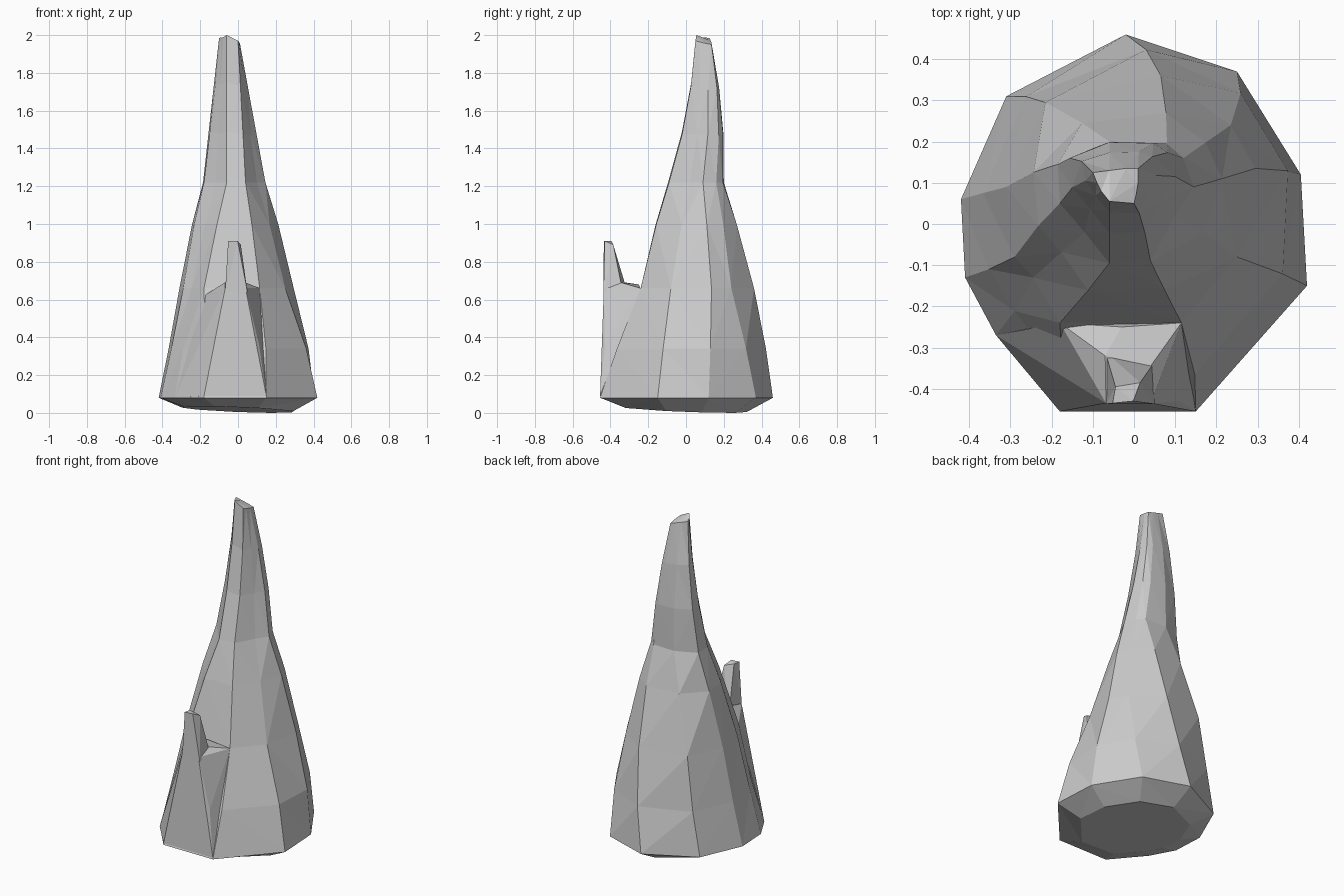
import bpy, bmesh
from mathutils import Vector

if "Cube" in bpy.data.objects:
    bpy.data.objects.remove(bpy.data.objects["Cube"])


def make_object(name, bm):
    bmesh.ops.triangulate(bm, faces=bm.faces[:])
    bmesh.ops.recalc_face_normals(bm, faces=bm.faces[:])
    mesh = bpy.data.meshes.new(name)
    bm.to_mesh(mesh)
    bm.free()
    ob = bpy.data.objects.new(name, mesh)
    bpy.context.collection.objects.link(ob)
    return ob


def section(z, outline, tilt=(0, 0)):
    """Horizontal cross-section; tilt makes its height vary with x and y."""
    return [Vector((x, y, z + tilt[0] * x + tilt[1] * y)) for x, y in outline]


def blend(a, b, t, shift=(0, 0, 0), scale=1.0):
    """In-between section, optionally shifted or swollen about its centre."""
    ring = [p.lerp(q, t) for p, q in zip(a, b)]
    c = sum(ring, Vector()) / len(ring)
    return [c + (p - c) * scale + Vector(shift) for p in ring]


def loft(bm, rings):
    rows = [[bm.verts.new(p) for p in ring] for ring in rings]
    n = len(rows[0])
    for lo, hi in zip(rows, rows[1:]):
        for i in range(n):
            j = (i + 1) % n
            bm.faces.new((lo[i], lo[j], hi[j], hi[i]))
    bm.faces.new(rows[0][::-1])
    bm.faces.new(rows[-1])


# Key cross-sections of the rock, counter-clockwise from the front left corner
foot = section(0.08, [(-.18, -.455), (.15, -.455), (.42, -.15), (.405, .12), (.25, .37),
                      (-.02, .46), (-.31, .31), (-.42, .06), (-.41, -.13), (-.335, -.27)])
waist = section(0.66, [(-.18, -.24), (.115, -.24), (.25, -.08), (.295, .135), (.235, .24),
                       (.065, .36), (-.215, .295), (-.31, .09), (-.29, -.08), (-.245, -.13)])
shoulder = section(1.22, [(-.06, -.095), (.04, -.09), (.10, .02), (.145, .09), (.12, .16),
                          (.08, .195), (-.06, .20), (-.185, .145), (-.18, .05), (-.12, -.02)])
peak = section(1.98, [(-.06, .055), (0, .05), (.005, .07), (.01, .10), (.01, .135),
                      (-.02, .135), (-.06, .13), (-.10, .125), (-.09, .10), (-.08, .08)],
               tilt=(-.3, -.2))
peak[0].z = 2.0
underside = [Vector((p.x * .7, p.y * .7, .018 - .04 * p.x * .7 - .04 * p.y * .7)) for p in foot]
low = min(p.z for p in underside)
for p in underside:
    p.z -= low

# Main rock
bm = bmesh.new()
loft(bm, [underside, foot,
          blend(foot, waist, .45, (.01, 0, 0), 1.02), waist,
          blend(waist, shoulder, .6, (0, 0, 0), 1.04), shoulder,
          blend(shoulder, peak, .34, (0, .022, 0)),
          blend(shoulder, peak, .68, (0, .021, 0)), peak])
make_object("main_rock", bm)

# Buttress that carries the small front spike
bm = bmesh.new()
buttress = [(-.18, -.455, .09), (.15, -.455, .09), (-.085, -.435, .45), (.112, -.43, .36),
            (-.068, -.435, .66), (.04, -.435, .66), (-.07, -.32, .69), (.04, -.345, .69),
            (-.18, -.24, .62), (.115, -.24, .66), (-.03, -.25, .68),
            (-.335, -.27, .08), (0, -.1, .1)]
for p in buttress:
    bm.verts.new(p)
res = bmesh.ops.convex_hull(bm, input=bm.verts[:])
bmesh.ops.delete(bm, geom=[v for v in bm.verts if not v.link_faces], context='VERTS')
make_object("front_buttress", bm)

# Small front spike
bm = bmesh.new()
root = section(.64, [(-.068, -.437), (.05, -.437), (.05, -.335), (-.07, -.31)])
tip = section(.91, [(-.052, -.435), (-.002, -.43), (.015, -.385), (-.045, -.395)])
tip[2].z = .89
loft(bm, [root, tip])
make_object("front_spike", bm)
